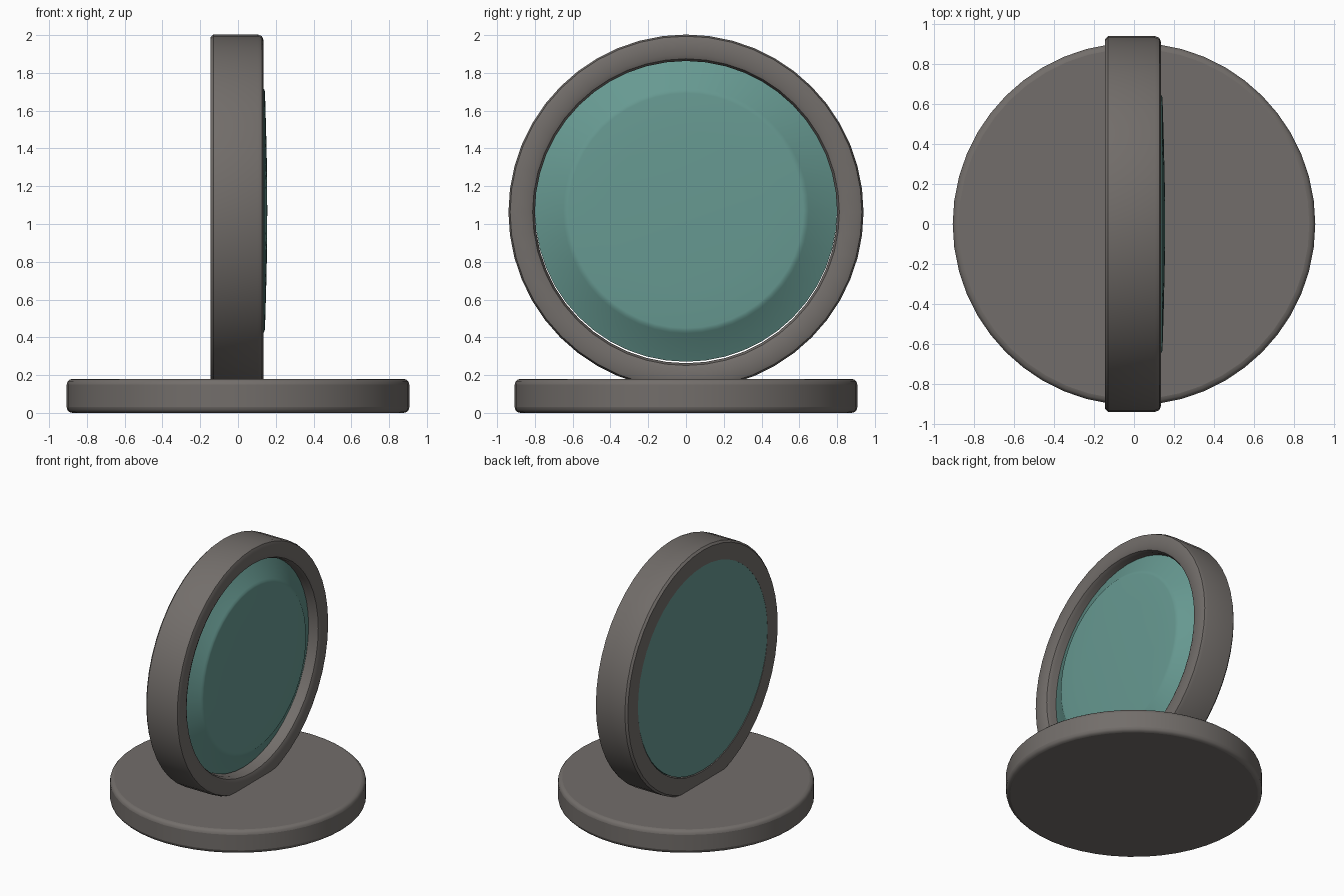
import bpy, bmesh, math
from mathutils import Matrix

if "Cube" in bpy.data.objects:
    bpy.data.objects.remove(bpy.data.objects["Cube"])

SEG = 48
CENTRE_Z = 1.063


def material(name, rgb):
    m = bpy.data.materials.new(name)
    m.diffuse_color = (*rgb, 1)
    m.use_nodes = True
    m.node_tree.nodes["Principled BSDF"].inputs["Base Color"].default_value = m.diffuse_color
    return m


def lathe(name, profile, mat, closed=False, sideways=False, z=0, bevel=0):
    """Spin (radius, height) points round z, optionally turned to face +x."""
    bm = bmesh.new()
    vs = [bm.verts.new((r, 0, h)) for r, h in profile]
    pairs = list(zip(vs, vs[1:])) + ([(vs[-1], vs[0])] if closed else [])
    es = [bm.edges.new(p) for p in pairs]
    bmesh.ops.spin(bm, geom=vs + es, axis=(0, 0, 1), cent=(0, 0, 0),
                   angle=2 * math.pi, steps=SEG, use_duplicate=False)
    bmesh.ops.remove_doubles(bm, verts=bm.verts, dist=1e-5)
    bmesh.ops.recalc_face_normals(bm, faces=bm.faces)
    if sideways:
        bm.transform(Matrix.Rotation(math.pi / 2, 4, 'Y'))
    me = bpy.data.meshes.new(name)
    bm.to_mesh(me)
    bm.free()
    me.materials.append(mat)
    ob = bpy.data.objects.new(name, me)
    bpy.context.collection.objects.link(ob)
    ob.location.z = z
    if bevel:
        b = ob.modifiers.new("rounded edges", 'BEVEL')
        b.width, b.segments = bevel, 3
        b.limit_method, b.angle_limit = 'ANGLE', math.radians(40)
    bpy.context.view_layer.objects.active = ob
    ob.select_set(True)
    bpy.ops.object.shade_smooth_by_angle(angle=math.radians(35))
    ob.select_set(False)
    return ob


grey = material("warm grey", (0.17, 0.155, 0.145))
teal = material("teal", (0.135, 0.32, 0.285))

# round foot
lathe("base", [(0, 0), (0.907, 0), (0.907, 0.18), (0, 0.18)], grey, bevel=0.03)

# upright frame, open in front with a rounded lip
lathe("ring_frame", [(0.80, -0.145), (0.925, -0.145), (0.94, -0.13),
                     (0.94, 0.105), (0.931, 0.127), (0.91, 0.135),
                     (0.835, 0.135), (0.812, 0.125), (0.80, 0.10)],
      grey, closed=True, sideways=True, z=CENTRE_Z)

# flat-backed disc with a sloping border and a slightly domed face
lathe("face_disc", [(0, -0.144), (0.80, -0.144), (0.80, 0.05), (0.65, 0.132),
                    (0.638, 0.141), (0.622, 0.143), (0.42, 0.149),
                    (0.2, 0.154), (0, 0.155)],
      teal, sideways=True, z=CENTRE_Z + 0.008)
